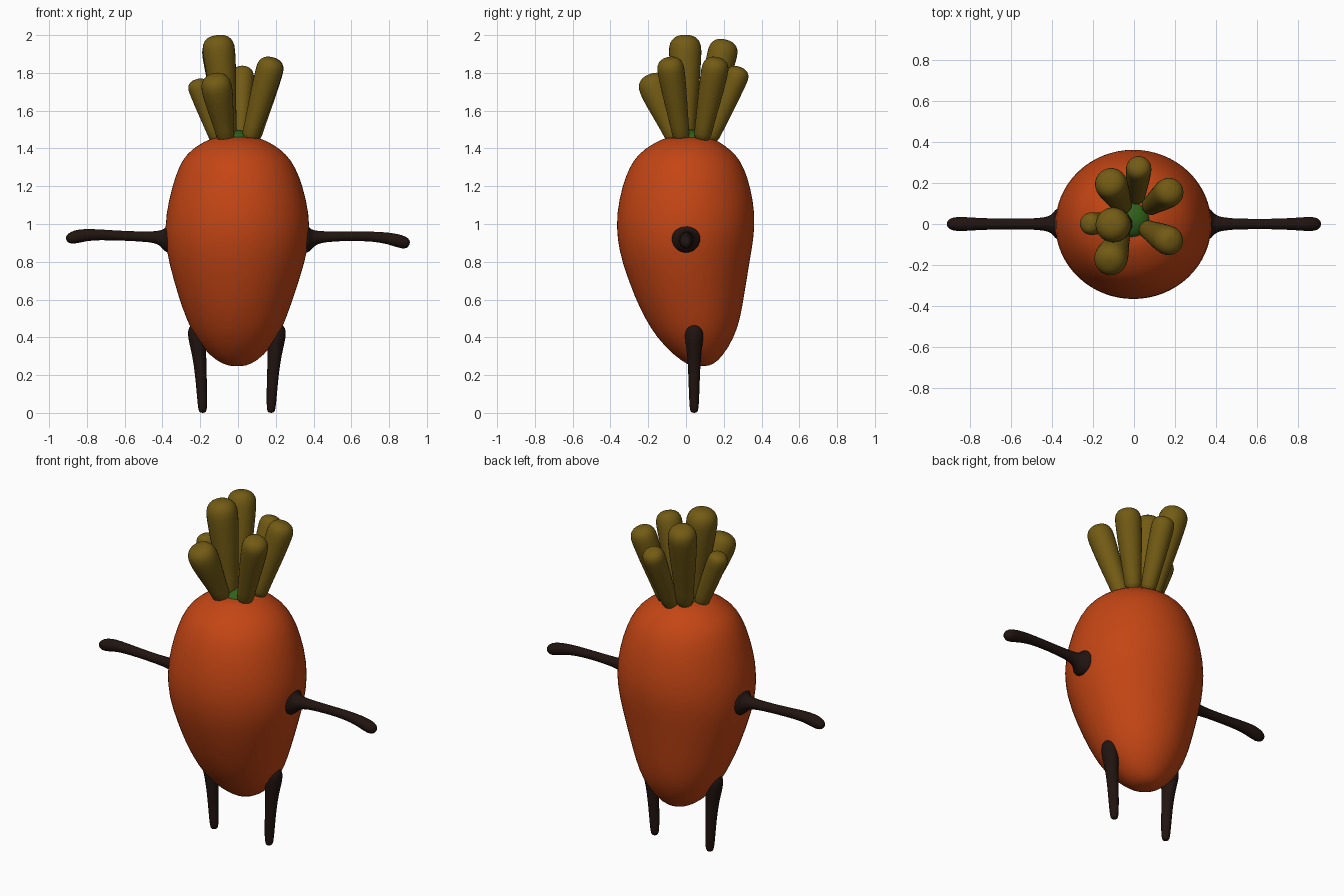
import bpy
from math import cos, sin, pi
from mathutils import Vector


def material(name, rgb):
    m = bpy.data.materials.new(name)
    m.diffuse_color = (*rgb, 1)
    return m


ORANGE = material("orange", (0.55, 0.06, 0.007))
LEAF = material("olive", (0.17, 0.105, 0.007))
GREEN = material("green", (0.03, 0.12, 0.01))
BROWN = material("dark_brown", (0.015, 0.007, 0.005))


def loft(name, rings, mat, sides=16):
    """Skin closed rings given as (centre, half-axis u, half-axis v)."""
    verts, faces = [], []
    for c, u, v in rings:
        for i in range(sides):
            a = 2 * pi * i / sides
            verts.append(c + u * cos(a) + v * sin(a))
    for k in range(len(rings) - 1):
        for i in range(sides):
            j = (i + 1) % sides
            a, b = k * sides, (k + 1) * sides
            faces.append((a + i, a + j, b + j, b + i))
    faces.append(tuple(reversed(range(sides))))
    faces.append(tuple(range(len(verts) - sides, len(verts))))
    me = bpy.data.meshes.new(name)
    me.from_pydata(verts, [], faces)
    me.polygons.foreach_set("use_smooth", [True] * len(faces))
    me.materials.append(mat)
    ob = bpy.data.objects.new(name, me)
    bpy.context.collection.objects.link(ob)
    ob.modifiers.new("smooth", 'SUBSURF').levels = 1
    ob.modifiers["smooth"].render_levels = 1
    return ob


def tube(name, path, mat, up=Vector((0, 1, 0)), sides=14):
    """Loft along path points (x, y, z, radius)."""
    pts = [Vector(p[:3]) for p in path]
    rings = []
    for i, p in enumerate(pts):
        t = (pts[min(i + 1, len(pts) - 1)] - pts[max(i - 1, 0)]).normalized()
        u = up.cross(t).normalized()
        rings.append((p, u * path[i][3], t.cross(u) * path[i][3]))
    return loft(name, rings, mat, sides)


# Body: z, left, right, front, back
profile = [
    (0.247, -0.03, 0.02, 0.04, 0.10), (0.255, -0.075, 0.065, 0.01, 0.145),
    (0.30, -0.15, 0.135, -0.06, 0.195), (0.40, -0.23, 0.215, -0.158, 0.257),
    (0.50, -0.275, 0.255, -0.217, 0.288), (0.60, -0.312, 0.292, -0.268, 0.306),
    (0.80, -0.37, 0.357, -0.342, 0.338), (0.92, -0.388, 0.38, -0.366, 0.36),
    (1.05, -0.385, 0.38, -0.371, 0.369), (1.20, -0.35, 0.345, -0.34, 0.342),
    (1.30, -0.316, 0.306, -0.302, 0.308), (1.37, -0.275, 0.258, -0.255, 0.265),
    (1.42, -0.21, 0.19, -0.185, 0.20), (1.45, -0.15, 0.13, -0.125, 0.15),
    (1.462, -0.10, 0.08, -0.08, 0.10)]
loft("body", [(Vector(((l + r) / 2, (f + b) / 2, z)), Vector(((r - l) / 2, 0, 0)),
               Vector((0, (b - f) / 2, 0))) for z, l, r, f, b in profile], ORANGE, 32)

# Green crown under the leaves
tube("crown", [(-0.01, 0.02, 1.42, 0.10), (-0.01, 0.02, 1.465, 0.09),
               (-0.01, 0.02, 1.49, 0.05), (-0.01, 0.02, 1.50, 0.015)], GREEN)

# Leaves: base xy, tip xyz, radius
leaves = [
    ((-0.05, 0.00), (-0.11, -0.005, 2.00), 0.090),
    ((-0.06, -0.05), (-0.125, -0.195, 1.79), 0.085),
    ((-0.10, 0.01), (-0.225, 0.0, 1.765), 0.058),
    ((-0.05, 0.08), (-0.12, 0.21, 1.975), 0.083),
    ((0.01, 0.12), (0.025, 0.29, 1.83), 0.065),
    ((0.07, 0.08), (0.185, 0.165, 1.88), 0.075),
    ((0.055, -0.02), (0.185, -0.09, 1.88), 0.075)]
for n, ((bx, by), tip, r) in enumerate(leaves):
    base, tip = Vector((bx, by, 1.43)), Vector(tip)
    length = (tip - base).length
    low = 0.03 + 0.25 * r
    stages = [(0, low), (0.2 * length, low), (0.5 * length, low * 0.4 + r * 0.6),
              (length - 1.3 * r, r * 0.98), (length - 0.65 * r, r),
              (length - 0.25 * r, 0.82 * r), (length - 0.05 * r, 0.5 * r), (length, 0.2 * r)]
    tube(f"leaf_{n + 1}", [(*base.lerp(tip, s / length), q) for s, q in stages], LEAF)

# Arms: distance from centre, height, radius
left_arm = [(0.34, 0.925, 0.085), (0.38, 0.922, 0.08), (0.392, 0.924, 0.055),
            (0.415, 0.928, 0.038), (0.46, 0.932, 0.028), (0.60, 0.937, 0.026),
            (0.74, 0.944, 0.029), (0.81, 0.942, 0.034), (0.86, 0.932, 0.037),
            (0.895, 0.922, 0.029), (0.91, 0.918, 0.012)]
right_arm = [(0.33, 0.925, 0.085), (0.372, 0.922, 0.08), (0.385, 0.924, 0.055),
             (0.41, 0.928, 0.038), (0.46, 0.933, 0.028), (0.60, 0.936, 0.025),
             (0.72, 0.934, 0.027), (0.80, 0.924, 0.032), (0.86, 0.908, 0.037),
             (0.895, 0.896, 0.031), (0.908, 0.89, 0.012)]
for name, side, arm in (("left_arm", -1, left_arm), ("right_arm", 1, right_arm)):
    tube(name, [(side * x, 0, z, r) for x, z, r in arm], BROWN)

# Legs: distance from centre, height, radius
leg = [(0.181, 0.0, 0.012), (0.181, 0.008, 0.021), (0.182, 0.04, 0.026),
       (0.187, 0.15, 0.03), (0.195, 0.26, 0.034), (0.203, 0.34, 0.042),
       (0.209, 0.40, 0.051), (0.213, 0.44, 0.049), (0.217, 0.465, 0.034),
       (0.218, 0.473, 0.015)]
for name, side, shift in (("left_leg", -1, -0.006), ("right_leg", 1, -0.006)):
    tube(name, [(side * x + shift, 0.043, z, r) for x, z, r in leg], BROWN)
